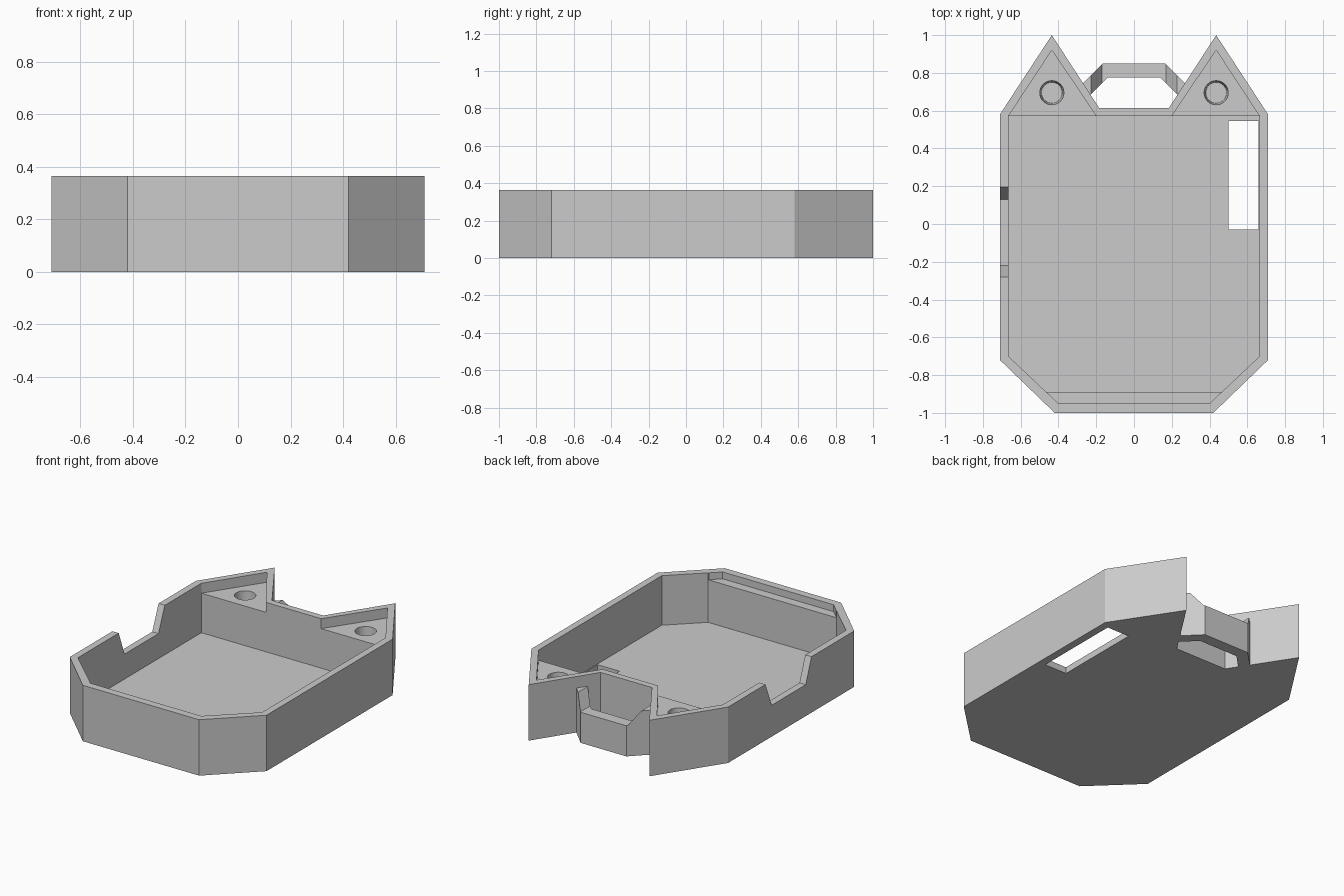
import bpy
import bmesh

cube = bpy.data.objects.get("Cube")
if cube:
    bpy.data.objects.remove(cube, do_unlink=True)

H = 0.365        # overall height
FLOOR = 0.042    # base thickness
PLATE = 0.30     # height of the ear plates

grey = bpy.data.materials.new("plain grey")
grey.use_nodes = True
grey.diffuse_color = (0.6, 0.6, 0.6, 1)
grey.node_tree.nodes["Principled BSDF"].inputs["Base Color"].default_value = (0.6, 0.6, 0.6, 1)


def add_object(name, bm):
    bmesh.ops.recalc_face_normals(bm, faces=bm.faces)
    mesh = bpy.data.meshes.new(name)
    bm.to_mesh(mesh)
    bm.free()
    mesh.materials.append(grey)
    obj = bpy.data.objects.new(name, mesh)
    bpy.context.collection.objects.link(obj)
    return obj


def prism(name, points, low, high, axis="z"):
    """Extrude a 2D outline along an axis from low to high."""
    place = {"x": lambda a, b, t: (t, a, b),
             "y": lambda a, b, t: (a, t, b),
             "z": lambda a, b, t: (a, b, t)}[axis]
    bm = bmesh.new()
    base = [bm.verts.new(place(a, b, low)) for a, b in points]
    top = [bm.verts.new(place(a, b, high)) for a, b in points]
    bm.faces.new(base)
    bm.faces.new(top)
    for i in range(len(base)):
        j = (i + 1) % len(base)
        bm.faces.new((base[i], base[j], top[j], top[i]))
    return add_object(name, bm)


def mirrored(half):
    """Close an outline by mirroring its right half across x = 0."""
    return half + [(-x, y) for x, y in reversed(half)]


def cut(obj, cutter):
    mod = obj.modifiers.new("cut", "BOOLEAN")
    mod.operation = "DIFFERENCE"
    mod.solver = "EXACT"
    mod.object = cutter
    cutter.hide_render = True
    bpy.context.view_layer.update()
    result = bpy.data.meshes.new_from_object(
        obj.evaluated_get(bpy.context.evaluated_depsgraph_get()))
    obj.modifiers.clear()
    obj.data = result
    bpy.data.objects.remove(cutter, do_unlink=True)


# Tray body with two pointed ears
body = prism("tray_body", mirrored([
    (0.42, -1), (0.71, -0.72), (0.71, 0.58), (0.435, 1), (0.185, 0.615)]), 0, H)

# Cavity, with a raised ledge along the front wall
cut(body, prism("cavity", mirrored([
    (0.464, -0.89), (0.665, -0.7), (0.665, 0.572)]), FLOOR, H + 0.1))
cut(body, prism("ledge_clearance", mirrored([
    (0.4, -0.95), (0.46, -0.893), (0.46, -0.8)]), 0.32, H + 0.1))

# Ear recesses and their blind screw holes
for side in (-1, 1):
    cut(body, prism("ear_recess", [(side * x, y) for x, y in (
        (0.2, 0.5), (0.664, 0.5), (0.664, 0.572), (0.435, 0.92), (0.2, 0.572))],
        PLATE, H + 0.1))
    bm = bmesh.new()
    bmesh.ops.create_cone(bm, cap_ends=True, segments=32,
                          radius1=0.055, radius2=0.064, depth=0.2)
    bmesh.ops.translate(bm, verts=bm.verts, vec=(side * 0.435, 0.695, PLATE - 0.098))
    cut(body, add_object("screw_hole", bm))

# Notch in the right wall
cut(body, prism("wall_notch", [
    (-0.22, 0.205), (0.13, 0.205), (0.195, H), (0.195, H + 0.1),
    (-0.28, H + 0.1), (-0.28, H)], -0.8, -0.6, "x"))

# Slot through the floor beside the left wall
cut(body, prism("floor_slot", [
    (0.5, -0.03), (0.66, -0.03), (0.66, 0.545), (0.5, 0.545)], -0.1, 0.1))

# Loop between the ears, lowered in the middle
loop = prism("rear_loop", [
    (-0.29, 0.725), (-0.165, 0.85), (0.165, 0.85), (0.29, 0.725),
    (0.25, 0.665), (0.14, 0.775), (-0.14, 0.775), (-0.25, 0.665)], 0, 0.29)
cut(loop, prism("loop_dip", mirrored([
    (0.17, 0.2), (0.228, 0.29), (0.228, 0.4)]), 0.6, 0.95, "y"))
